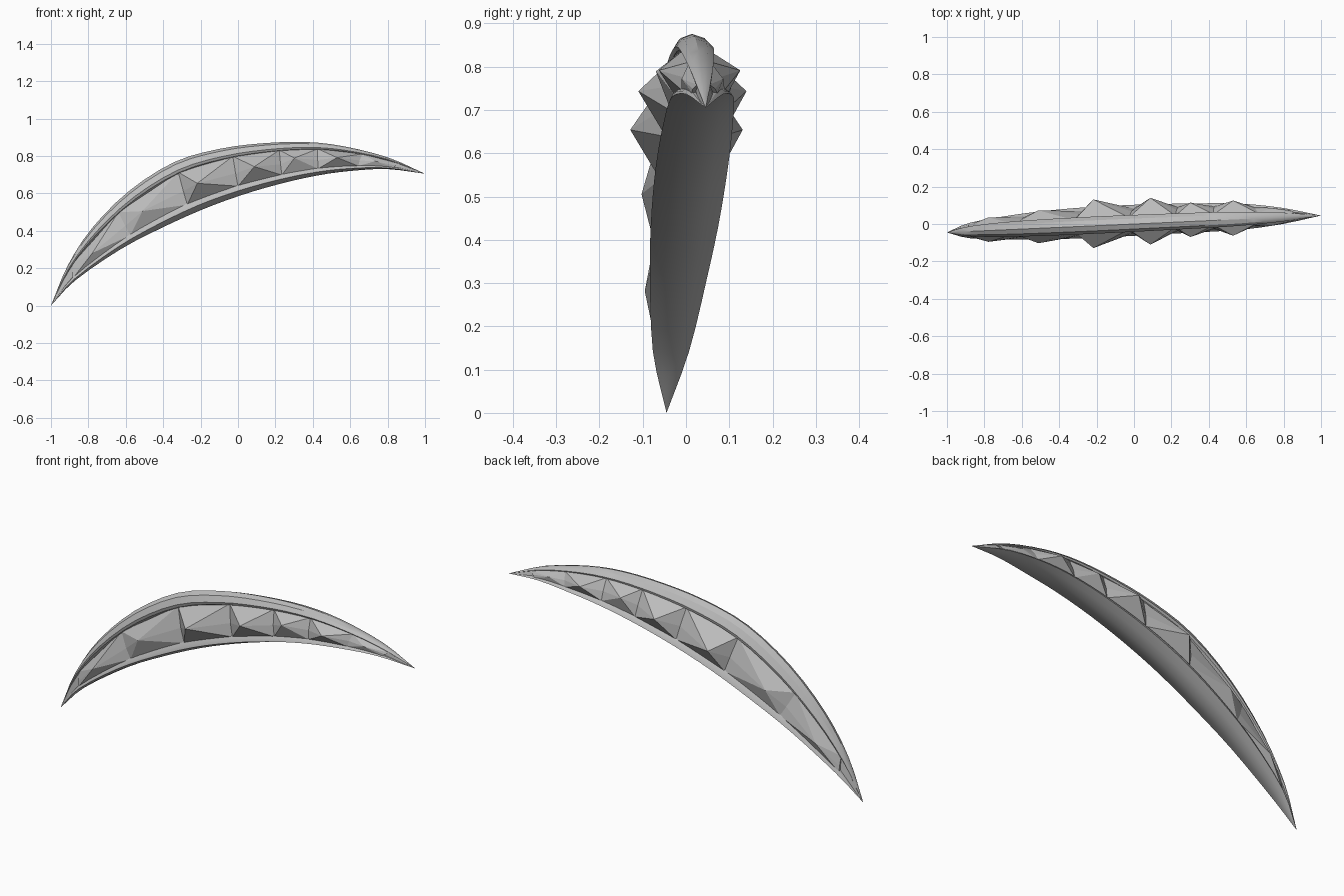
import bpy, bmesh, math
from mathutils import Vector

if "Cube" in bpy.data.objects:
    bpy.data.objects.remove(bpy.data.objects["Cube"])

# Paired points along the crescent: lower edge x, z and upper edge x, z
STATIONS = [(-1, 0, -1, 0), (-.87, .135, -.91, .215), (-.63, .30, -.78, .415),
            (-.42, .41, -.58, .615), (-.20, .51, -.34, .768), (.01, .588, -.10, .838),
            (.22, .65, .13, .868), (.42, .695, .36, .875), (.60, .72, .56, .853),
            (.80, .73, .80, .793), (1, .705, 1, .705)]
WIDTHS = [0, .042, .066, .078, .083, .083, .080, .076, .068, .042, 0]

grey = bpy.data.materials.new("stone grey")
grey.diffuse_color = (.5, .5, .5, 1)
grey.use_nodes = True
grey.node_tree.nodes["Principled BSDF"].inputs["Base Color"].default_value = grey.diffuse_color


def spline(values, t):
    """Smooth interpolation of a row of numbers at a fractional index."""
    i = min(int(t), len(values) - 2)
    f = t - i
    b, c = values[i], values[i + 1]
    a = values[i - 1] if i else 2 * b - c
    d = values[i + 2] if i + 2 < len(values) else 2 * c - b
    return b + .5 * f * (c - a + f * (2 * a - 5 * b + 4 * c - d + f * (3 * (b - c) + d - a)))


def place(t, side, v):
    """Point at length t, signed width side, and fraction v from lower to upper edge."""
    bx, bz, tx, tz = (spline([s[k] for s in STATIONS], t) for k in range(4))
    x, z = bx + (tx - bx) * v, bz + (tz - bz) * v
    bow = .022 * (1 - x * x) * (1 - v)
    return Vector((x, .045 * x + bow + side, z))


def width(t):
    return max(spline(WIDTHS, t), 0)


def finish(bm, name):
    bmesh.ops.remove_doubles(bm, verts=bm.verts, dist=.0004)
    bmesh.ops.recalc_face_normals(bm, faces=bm.faces)
    mesh = bpy.data.meshes.new(name)
    bm.to_mesh(mesh)
    bm.free()
    mesh.materials.append(grey)
    ob = bpy.data.objects.new(name, mesh)
    bpy.context.collection.objects.link(ob)
    return ob


# Crescent frame: keel, lower rim, recessed web and overhanging upper rail
HALF = [(.55, .035), (1, .10), (.93, .16), (.68, .25), (.25, .27),
        (.18, .74), (.50, .79), (.55, .84), (.34, .95)]
bm = bmesh.new()
STEPS = 30
rings = []
for n in range(STEPS + 1):
    t = n / STEPS * (len(STATIONS) - 1)
    # The recess fills in towards both tips
    fill = max(0, 1 - min(t / 1.5, (10 - t) / 1.7))
    right = []
    for y, v in HALF:
        full = 1 - .5 * v
        if .2 < v < .8:
            y += (full - y) * fill
        right.append((y, v))
    loop = [(0, 0)] + right + [(0, 1)] + [(-y, v) for y, v in reversed(right)]
    rings.append([bm.verts.new(place(t, y * width(t), v)) for y, v in loop])
for r0, r1 in zip(rings, rings[1:]):
    for k in range(len(r0)):
        j = (k + 1) % len(r0)
        bm.faces.new((r0[k], r0[j], r1[j], r1[k]))
frame = finish(bm, "crescent_frame")
bpy.context.view_layer.objects.active = frame
frame.select_set(True)
bpy.ops.object.shade_smooth_by_angle(angle=math.radians(28))
frame.select_set(False)

# Crystal core: valleys across the arc with one sharp peak between each pair
VALLEYS = [.9, 2.35, 3.75, 5.0, 6.1, 7.05, 8.2, 9.1]
PEAKS = [(1.6, .065, .45), (2.95, .088, .50), (4.22, .130, .48), (5.6, .125, .50),
         (6.6, .092, .56), (7.75, .094, .52), (8.7, .048, .5)]
bm = bmesh.new()
columns = {}
for side in (-1, 1):
    cols = []
    for t in VALLEYS:
        w = width(t) * side
        cols.append([bm.verts.new(place(t + dt, w * y, v)) for y, v, dt in
                     ((.78, .19, .05), (.68, .45, .12), (.38, .80, .22))])
    for (t, reach, v), a, b in zip(PEAKS, cols, cols[1:]):
        tip = bm.verts.new(place(t, side * reach, v))
        ring = a + b[::-1]
        for k in range(6):
            bm.faces.new((tip, ring[k], ring[(k + 1) % 6]))
    columns[side] = cols
# Close the core inside the two rails and at its ends
f, k = columns[-1], columns[1]
for i in range(len(VALLEYS) - 1):
    for e in (0, 2):
        bm.faces.new((f[i][e], f[i + 1][e], k[i + 1][e], k[i][e]))
for i in (0, -1):
    for e in (0, 1):
        bm.faces.new((f[i][e], f[i][e + 1], k[i][e + 1], k[i][e]))
finish(bm, "crystal_core")
